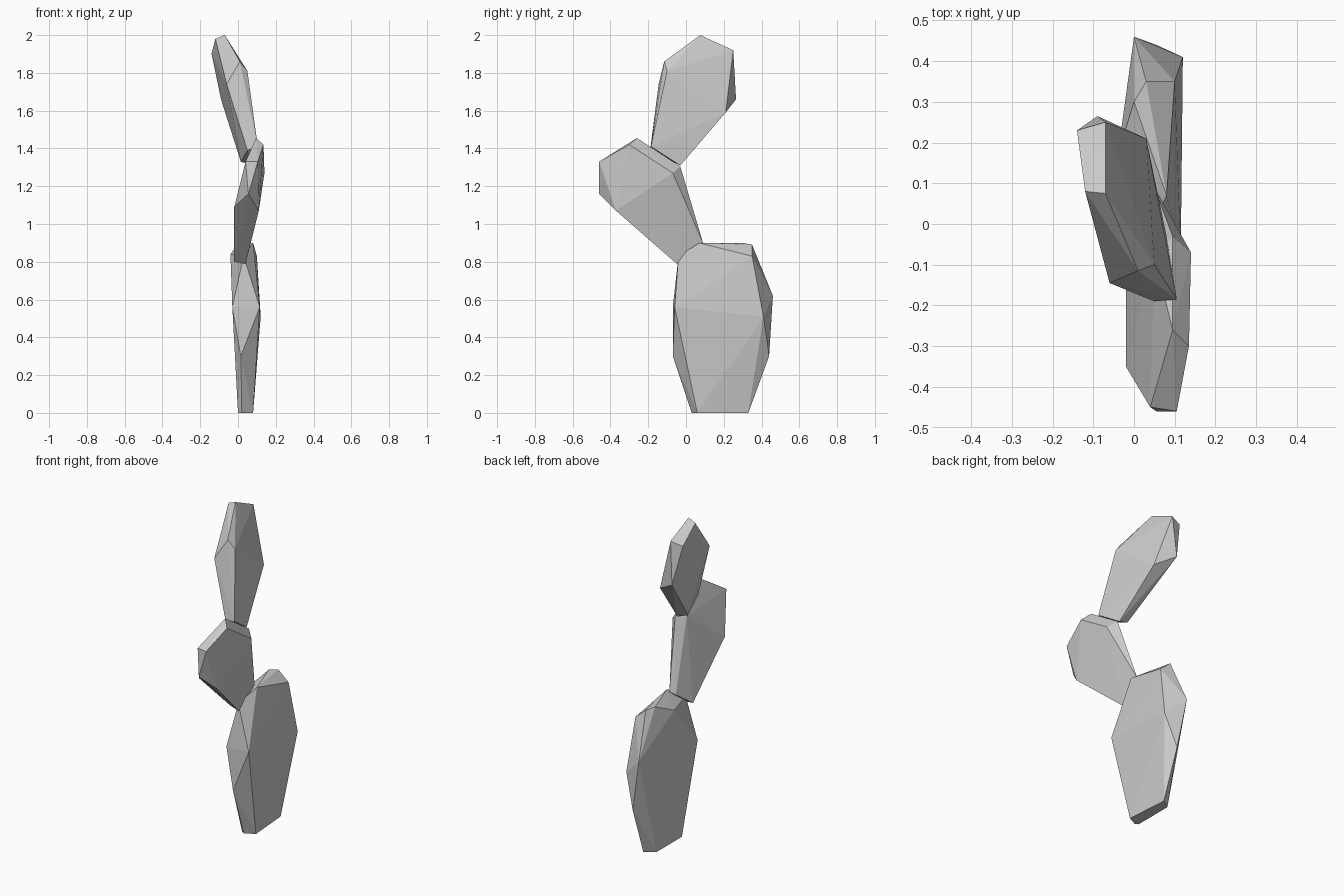
import bpy
import bmesh
import math

default_cube = bpy.data.objects.get("Cube")
if default_cube:
    bpy.data.objects.remove(default_cube, do_unlink=True)

# One plain stone colour for every pad
stone = bpy.data.materials.new("light_grey")
stone.use_nodes = True
grey = (.6, .6, .6, 1)
stone.diffuse_color = grey
shader = next(n for n in stone.node_tree.nodes if n.type == 'BSDF_PRINCIPLED')
shader.inputs["Base Color"].default_value = grey
shader.inputs["Roughness"].default_value = .8


def faceted_pad(name, left_face, right_face, rim):
    """Wrap a low-poly convex skin round two broad faces and the rim corners."""
    bm = bmesh.new()
    for corner in left_face + right_face + rim:
        bm.verts.new(corner)
    result = bmesh.ops.convex_hull(bm, input=bm.verts[:])
    loose = {v for v in result["geom_interior"] + result["geom_unused"]
             if isinstance(v, bmesh.types.BMVert) and v.is_valid}
    bmesh.ops.delete(bm, geom=list(loose), context='VERTS')
    bmesh.ops.dissolve_limit(bm, angle_limit=math.radians(1),
                             verts=bm.verts[:], edges=bm.edges[:])
    bmesh.ops.recalc_face_normals(bm, faces=bm.faces[:])
    mesh = bpy.data.meshes.new(name)
    bm.to_mesh(mesh)
    bm.free()
    mesh.materials.append(stone)
    pad = bpy.data.objects.new(name, mesh)
    bpy.context.collection.objects.link(pad)
    return pad


# Large pad standing on the ground
faceted_pad(
    "lower_pad",
    left_face=[(.08, .06, 0), (.06, .33, 0), (.12, .41, .51),
               (.1, .35, .83), (.08, .07, .9), (.115, -.06, .56)],
    right_face=[(0, .04, 0), (0, .29, 0), (0, .46, .62),
                (0, .3, .9), (-.04, .17, .84), (-.03, -.07, .56)],
    rim=[(.02, .03, 0), (.015, -.07, .3), (.03, -.04, .83),
         (.03, .35, .89), (.055, .44, .3)])

# Pad leaning forward from the lower one
faceted_pad(
    "middle_pad",
    left_face=[(.105, -.46, 1.33), (.135, -.3, 1.42), (.14, -.07, 1.27),
               (.05, .09, .9), (.04, -.05, .79), (.11, -.37, 1.07)],
    right_face=[(.04, -.45, 1.33), (.05, -.08, 1.3),
                (.02, .07, .88), (-.02, -.04, .8), (-.02, -.35, 1.09)],
    rim=[(.055, -.46, 1.16), (.095, -.26, 1.455), (.095, -.03, 1.305)])

# Pad leaning back and to the right at the top
faceted_pad(
    "upper_pad",
    left_face=[(.105, -.185, 1.41), (.05, -.1, 1.81), (-.07, .075, 2),
               (-.07, .25, 1.92), (.03, .21, 1.59), (.08, -.03, 1.31)],
    right_face=[(.05, -.19, 1.39), (-.06, -.145, 1.74), (-.12, .08, 1.98),
                (-.14, .23, 1.9), (-.09, .265, 1.66), (.015, -.04, 1.33)],
    rim=[(.01, -.115, 1.86)])
